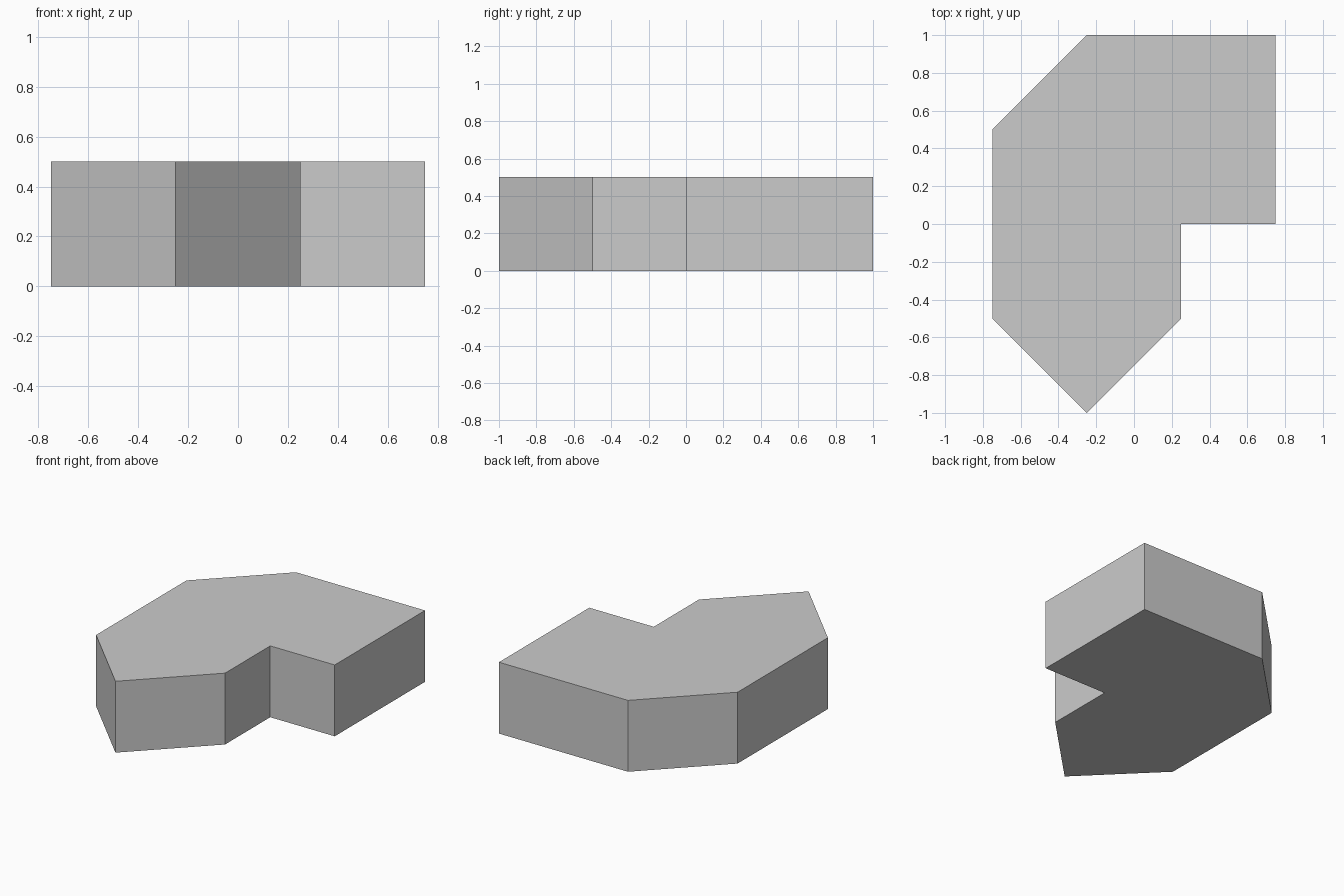
import bpy
import bmesh

if "Cube" in bpy.data.objects:
    bpy.data.objects.remove(bpy.data.objects["Cube"])

HEIGHT = 0.5

# Plan outline, counter-clockwise from the front point
outline = [(-0.25, -1), (0.25, -0.5), (0.25, 0), (0.75, 0),
           (0.75, 1), (-0.25, 1), (-0.75, 0.5), (-0.75, -0.5)]

# Flat slab extruded upwards from the outline
bm = bmesh.new()
base = bm.faces.new([bm.verts.new((x, y, 0)) for x, y in outline])
top = bmesh.ops.extrude_face_region(bm, geom=[base], use_keep_orig=True)
bmesh.ops.translate(bm, vec=(0, 0, HEIGHT),
                    verts=[g for g in top["geom"] if isinstance(g, bmesh.types.BMVert)])
bmesh.ops.recalc_face_normals(bm, faces=bm.faces)

mesh = bpy.data.meshes.new("platform_slab")
bm.to_mesh(mesh)
bm.free()
slab = bpy.data.objects.new("platform_slab", mesh)
bpy.context.collection.objects.link(slab)
